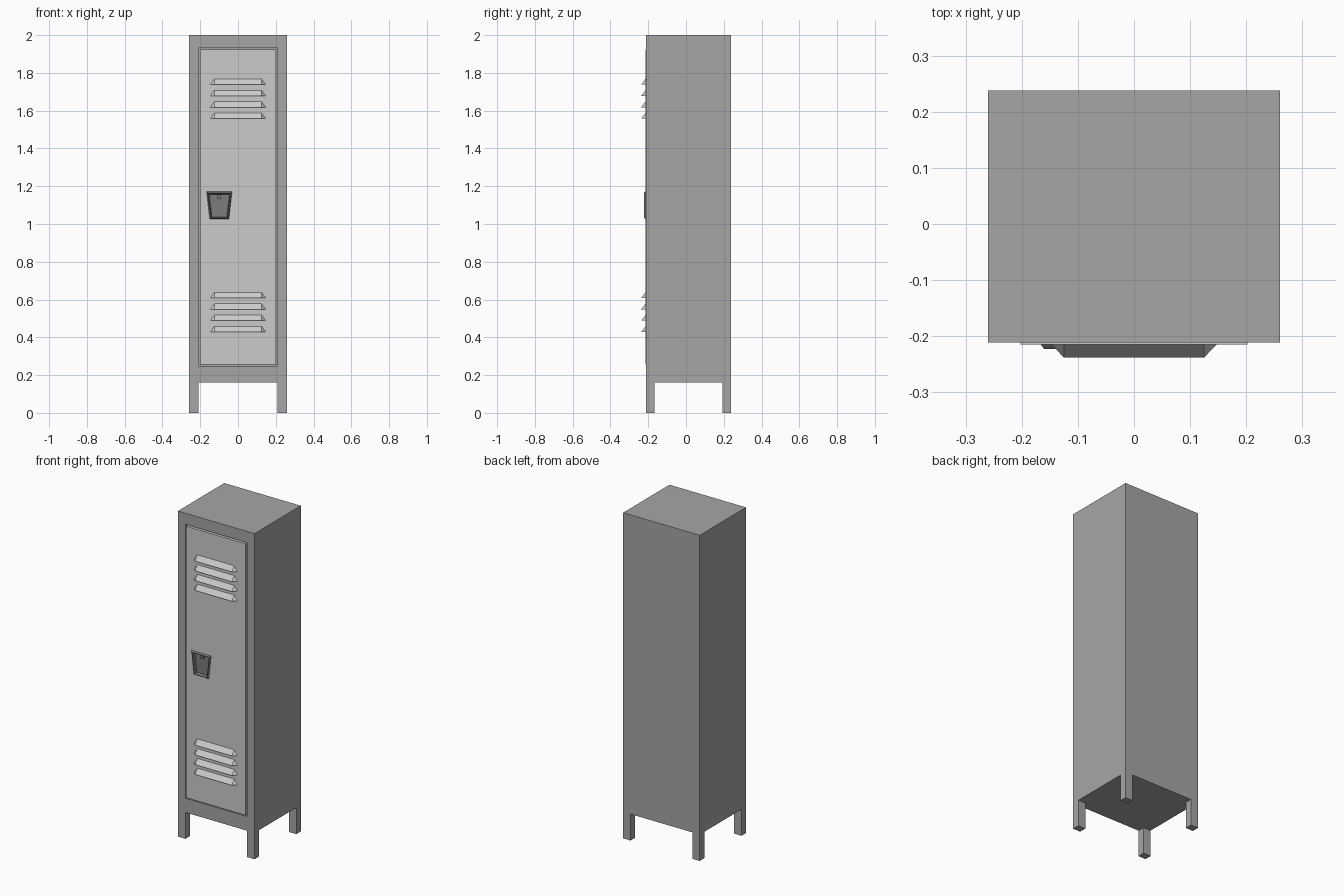
import bpy, bmesh

if "Cube" in bpy.data.objects:
    bpy.data.objects.remove(bpy.data.objects["Cube"])


def grey(name, v):
    mat = bpy.data.materials.new(name)
    mat.diffuse_color = (v, v, v, 1)
    mat.use_nodes = True
    mat.node_tree.nodes["Principled BSDF"].inputs["Base Color"].default_value = mat.diffuse_color
    return mat


BODY_GREY = grey("body_grey", 0.38)
DOOR_GREY = grey("door_grey", 0.56)
DARK_GREY = grey("dark_grey", 0.2)


def make_object(name, verts, faces, mat):
    bm = bmesh.new()
    vs = [bm.verts.new(v) for v in verts]
    for f in faces:
        bm.faces.new([vs[i] for i in f])
    bmesh.ops.recalc_face_normals(bm, faces=bm.faces)
    mesh = bpy.data.meshes.new(name)
    bm.to_mesh(mesh)
    bm.free()
    mesh.materials.append(mat)
    ob = bpy.data.objects.new(name, mesh)
    bpy.context.collection.objects.link(ob)
    return ob


def quad(y, cx, top_half, bottom_half, z0, z1):
    """Four-point loop in an XZ plane (rectangle or trapezoid)."""
    return [(cx - bottom_half, y, z0), (cx + bottom_half, y, z0),
            (cx + top_half, y, z1), (cx - top_half, y, z1)]


def skin(name, loops, mat):
    """Join successive four-point loops and cap the first and last."""
    verts = [v for loop in loops for v in loop]
    faces = [(0, 1, 2, 3), tuple(range(len(verts) - 4, len(verts)))]
    for k in range(len(loops) - 1):
        a, b = 4 * k, 4 * k + 4
        for i in range(4):
            j = (i + 1) % 4
            faces.append((a + i, a + j, b + j, b + i))
    return make_object(name, verts, faces, mat)


FRONT, BACK, DOOR = -0.211, 0.238, -0.215
BASE = 0.162

# Cabinet body with a shallow door recess in the front
skin("cabinet_body", [
    quad(BACK, 0, 0.26, 0.26, BASE, 2.0),
    quad(FRONT, 0, 0.26, 0.26, BASE, 2.0),
    quad(FRONT, 0, 0.209, 0.209, 0.249, 1.931),
    quad(-0.195, 0, 0.209, 0.209, 0.249, 1.931)], BODY_GREY)

# Door panel with a tapered pocket for the handle
HX = -0.099
skin("door", [
    quad(-0.195, 0, 0.202, 0.202, 0.256, 1.923),
    quad(DOOR, 0, 0.202, 0.202, 0.256, 1.923),
    quad(DOOR, HX, 0.066, 0.05, 1.03, 1.172),
    quad(-0.197, HX, 0.066, 0.05, 1.03, 1.172)], DOOR_GREY)

# Recessed handle cup with raised rim
skin("handle_cup", [
    quad(-0.198, HX, 0.066, 0.05, 1.03, 1.172),
    quad(DOOR, HX, 0.067, 0.051, 1.027, 1.172),
    quad(-0.223, HX, 0.061, 0.046, 1.032, 1.165),
    quad(-0.223, HX, 0.057, 0.042, 1.035, 1.162),
    quad(-0.201, HX, 0.054, 0.039, 1.038, 1.157)], DARK_GREY)

# Small latch tab inside the cup
skin("latch_tab", [
    quad(-0.2, HX, 0.01, 0.01, 1.136, 1.156),
    quad(-0.213, HX, 0.01, 0.01, 1.136, 1.156)], DARK_GREY)

# Four square legs
for side, sx in (("left", -0.235), ("right", 0.235)):
    for end, y0, y1 in (("front", FRONT, -0.167), ("back", 0.194, BACK)):
        skin(f"{end}_{side}_leg", [quad(y0, sx, 0.025, 0.025, 0, BASE),
                                   quad(y1, sx, 0.025, 0.025, 0, BASE)], BODY_GREY)

# Two groups of four wedge louvres
for group, base in (("lower", 0.428), ("upper", 1.558)):
    for i in range(4):
        z = base + i * 0.06
        verts = [(s * x, y, z + dz) for s in (-1, 1)
                 for x, y, dz in ((0.147, DOOR, 0), (0.125, DOOR, 0.03), (0.125, -0.238, 0))]
        make_object(f"{group}_louvre_{i + 1}", verts,
                    [(0, 1, 2), (3, 5, 4), (1, 4, 5, 2), (0, 2, 5, 3), (0, 3, 4, 1)],
                    DOOR_GREY)
